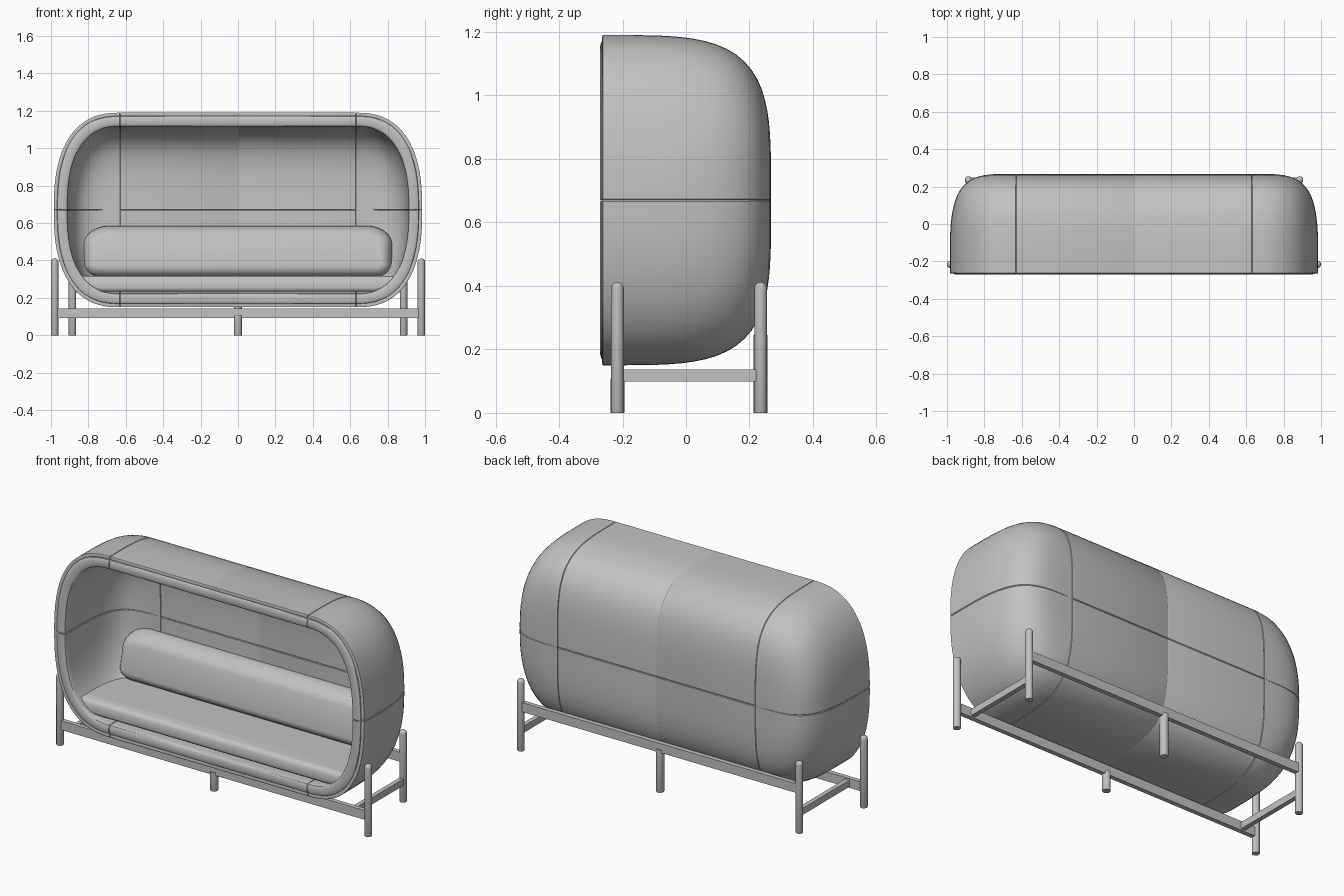
import bpy, bmesh, math
from mathutils import Vector

if "Cube" in bpy.data.objects:
    bpy.data.objects.remove(bpy.data.objects["Cube"], do_unlink=True)

grey = bpy.data.materials.new("soft_grey")
grey.use_nodes = True
COLOR = (0.54, 0.54, 0.54, 1)
grey.diffuse_color = COLOR
grey.node_tree.nodes["Principled BSDF"].inputs["Base Color"].default_value = COLOR

HALF, MID, FRONT = 0.63, 0.67, -0.262      # straight half length, mid height, front plane
RX, RZ, RY = 0.355, 0.52, 0.53             # pod radii
FACE, DEPTH = 2.5, 4.0                     # superellipse exponents
GROOVE = 0.003


def finish(name, bm, angle=32):
    bmesh.ops.remove_doubles(bm, verts=bm.verts, dist=0.00005)
    bmesh.ops.recalc_face_normals(bm, faces=bm.faces)
    mesh = bpy.data.meshes.new(name)
    bm.to_mesh(mesh)
    bm.free()
    obj = bpy.data.objects.new(name, mesh)
    bpy.context.collection.objects.link(obj)
    mesh.materials.append(grey)
    bpy.ops.object.select_all(action='DESELECT')
    obj.select_set(True)
    bpy.context.view_layer.objects.active = obj
    bpy.ops.object.shade_smooth_by_angle(angle=math.radians(angle))


def loft(bm, rings, caps=False):
    rows = [[bm.verts.new(p) for p in ring] for ring in rings]
    n = len(rows[0])
    for a, b in zip(rows, rows[1:]):
        for i in range(n):
            j = (i + 1) % n
            bm.faces.new((a[i], a[j], b[j], b[i]))
    if caps:
        bm.faces.new(rows[0])
        bm.faces.new(rows[-1])


def squircle(angle, n):
    c, s = abs(math.cos(angle)), abs(math.sin(angle))
    r = (c ** n + s ** n) ** (-1 / n)
    return c * r, s * r


def section(outer, inner, lip, pinch, back_seam):
    """Closed profile as (offset, radial, depth, forward): outside, back, inside, rolled lip."""
    steps = [i / 28 * math.pi / 2 for i in range(29)]
    steps.insert(-1, math.pi / 2 - 0.007)
    o, i = outer + pinch, inner - pinch
    pts = []
    for t, sign, order in ((o, 1, steps), (i, -1, steps[::-1])):
        for a in order:
            seam = sign * GROOVE if back_seam and a == steps[-1] else 0
            pts.append((t + seam, *squircle(a, DEPTH), 0))
    # rolled front edge
    mid, half = (o + i) / 2, (i - o) / 2
    for k in range(1, 8):
        a = math.pi * k / 8
        pts.append((mid + half * math.cos(a), 1, 0, (lip - pinch) * math.sin(a)))
    return pts


def pod_layer(name, outer, inner, lip):
    """One layer of the pod: four corner panels and four middle panels."""
    def ring(x, phi, pinch, seam, sx, sz):
        rx, rz = squircle(phi, FACE)
        if phi == math.pi / 2:
            rx = 0
        out = []
        for off, c, s, fwd in section(outer, inner, lip, pinch, seam):
            out.append((sx * (x + (RX - off) * rx * c),
                        FRONT + (RY - off) * s - fwd,
                        MID + sz * (RZ - off) * rz * c))
        return out

    angles = [0, 0.008] + [i / 20 * math.pi / 2 for i in range(1, 20)]
    angles += [math.pi / 2 - 0.008, math.pi / 2]
    # the centre joint is much fainter than the corner joints
    spans = ((0, 0.001), (0.003, 0), (HALF - 0.003, 0), (HALF, GROOVE))
    for sx, side in ((1, "left"), (-1, "right")):
        for sz, level in ((1, "upper"), (-1, "lower")):
            bm = bmesh.new()
            loft(bm, [ring(HALF, a, GROOVE * (a in (angles[0], angles[-1])), False, sx, sz)
                      for a in angles])
            finish(f"{name}_corner_{level}_{side}", bm)
            bm = bmesh.new()
            loft(bm, [ring(x, math.pi / 2, p, True, sx, sz) for x, p in spans])
            finish(f"{name}_middle_{level}_{side}", bm)


pod_layer("shell", 0, 0.018, 0.002)
pod_layer("lining", 0.018, 0.073, 0.009)


# Seat cushion, following the inside wall of the pod
def seat_ring(z, front):
    t = 0.06
    u = (MID - z) / (RZ - t)
    deep = FRONT + (RY - t) * (1 - u ** DEPTH) ** (1 / DEPTH)
    half = []
    for k in range(25):
        y = front + (deep - front) * math.sin(math.pi / 2 * k / 24)
        c = (1 - (max(0, y - FRONT) / (RY - t)) ** DEPTH) ** (1 / DEPTH)
        half.append((HALF + (RX - t) * max(0, c ** FACE - u ** FACE) ** (1 / FACE), y, z))
    return half + [(-x, y, h) for x, y, h in reversed(half)]


bm = bmesh.new()
loft(bm, [seat_ring(z, y) for z, y in ((0.233, -0.222), (0.242, -0.234), (0.255, -0.24),
                                       (0.295, -0.24), (0.31, -0.234), (0.318, -0.222))], True)
finish("seat_cushion", bm, 40)


# Back cushion: puffed rounded rectangle leaning backwards
def pillow_ring(y, inset):
    ring = []
    for sx, sz, start in ((1, 1, 0), (-1, 1, 90), (-1, -1, 180), (1, -1, 270)):
        rx, rz = (0.14, 0.1) if sz > 0 else (0.09, 0.07)
        cz = 0.585 - rz if sz > 0 else 0.31 + rz
        for k in range(9):
            a = math.radians(start + k * 90 / 8)
            z = cz + (rz - inset) * math.sin(a)
            ring.append((sx * (0.825 - rx) + (rx - inset) * math.cos(a),
                         y + 0.22 * (z - 0.31), z))
    return ring


bm = bmesh.new()
puff = [(0.125 - 0.085 * math.sin(a), 0.066 * (1 - math.cos(a)))
        for a in (math.radians(d) for d in range(84, -1, -12))]
loft(bm, [pillow_ring(y, i) for y, i in puff + [(0.15, 0.006), (0.17, 0.03)]], True)
finish("back_cushion", bm, 40)


# Base frame
def post(name, x, y, top, radius, dome):
    levels = [(0, radius - 0.001), (0.002, radius)]
    if dome:
        levels += [(top - radius * (1 - math.sin(a)), radius * math.cos(a))
                   for a in (math.radians(d) for d in range(0, 90, 14))]
    else:
        levels.append((top, radius))
    bm = bmesh.new()
    loft(bm, [[(x + r * math.cos(k * math.pi / 12), y + r * math.sin(k * math.pi / 12), z)
               for k in range(24)] for z, r in levels], True)
    finish(name, bm, 40)


def bar(name, centre, size):
    bm = bmesh.new()
    bmesh.ops.create_cube(bm, size=1)
    for v in bm.verts:
        v.co = Vector(centre) + Vector(c * s for c, s in zip(v.co, size))
    finish(name, bm)


# The back rail sits higher, under the curve of the pod
for end, x, y, rail_z in (("front", 0.98, -0.216, 0.118), ("back", 0.885, 0.235, 0.255)):
    for s, side in ((1, "left"), (-1, "right")):
        post(f"{end}_leg_{side}", s * x, y, 0.412, 0.02, True)
    post(f"{end}_middle_leg", 0, y, rail_z - 0.01, 0.022, False)
    bar(f"{end}_rail", (0, y, rail_z), (2 * x, 0.026, 0.053))
for s, side in ((1, "left"), (-1, "right")):
    bar(f"side_rail_{side}", (s * 0.885, 0.0095, 0.118), (0.026, 0.451, 0.038))
